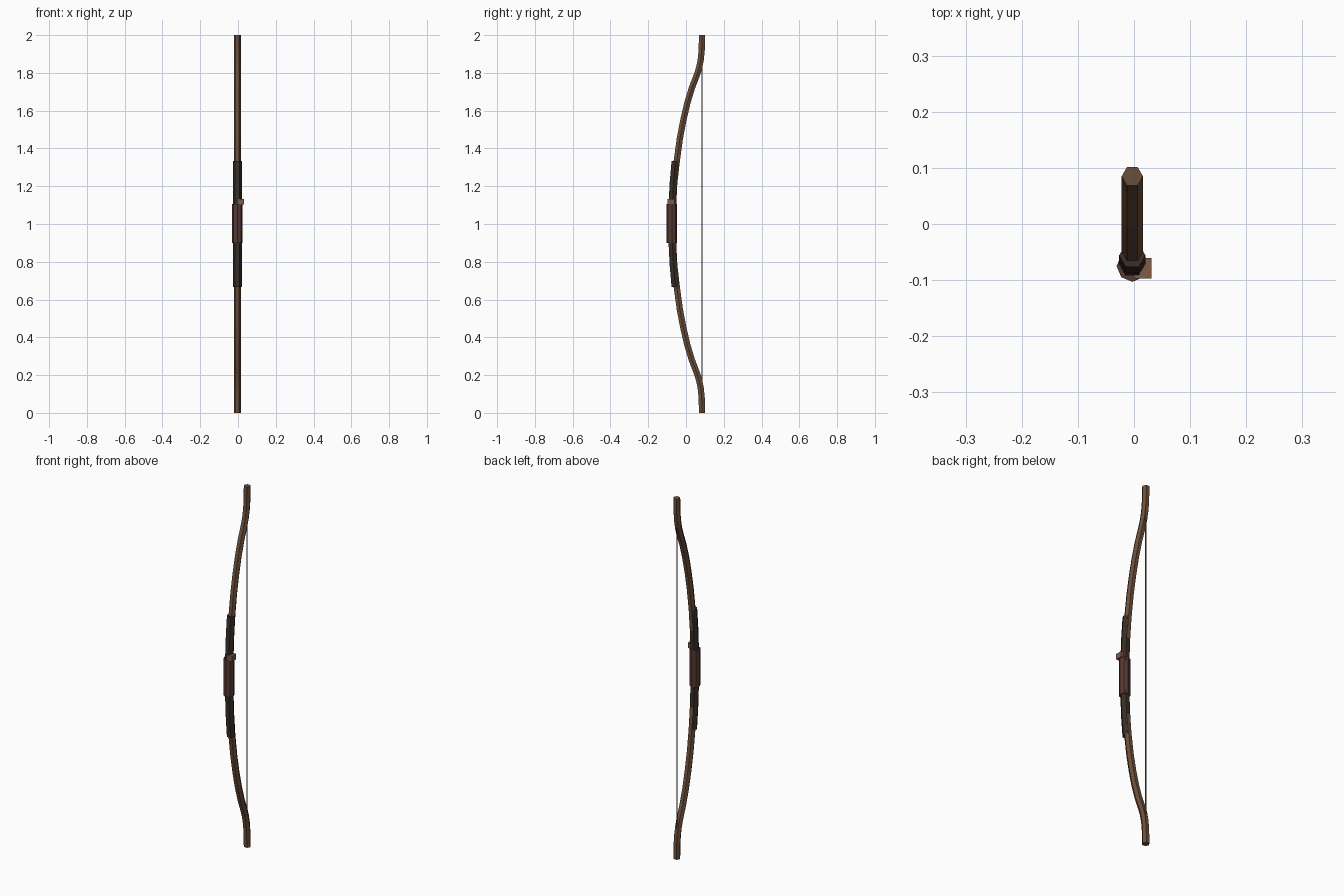
import bpy, bmesh, math
from mathutils import Vector

if "Cube" in bpy.data.objects:
    bpy.data.objects.remove(bpy.data.objects["Cube"])

CX = -0.003  # bow plane; the arrow rest sticks out to the right


def material(name, rgb):
    m = bpy.data.materials.new(name)
    m.diffuse_color = (*rgb, 1)
    m.use_nodes = True
    m.node_tree.nodes["Principled BSDF"].inputs["Base Color"].default_value = m.diffuse_color
    return m


def finish(name, bm, mat):
    bmesh.ops.recalc_face_normals(bm, faces=bm.faces)
    me = bpy.data.meshes.new(name)
    bm.to_mesh(me)
    bm.free()
    me.materials.append(mat)
    ob = bpy.data.objects.new(name, me)
    bpy.context.collection.objects.link(ob)
    return ob


def mirrored(half):
    """Mirror a (y, z) half path, middle to top, about z = 1."""
    return [(y, 2 - z) for y, z in reversed(half) if z > 1.0001] + half


def sweep(name, path, rx, ry, sides, mat, turn=0.0):
    """Sweep a regular polygon along a path in the YZ plane."""
    bm = bmesh.new()
    rings = []
    last = len(path) - 1
    for i, (y, z) in enumerate(path):
        a, b = path[max(i - 1, 0)], path[min(i + 1, last)]
        t = Vector((0, b[0] - a[0], b[1] - a[1])).normalized()
        if i in (0, last) and abs(t.y) < 0.06:
            t = Vector((0, 0, 1))
        n = Vector((0, t.z, -t.y))
        ring = []
        for k in range(sides):
            ang = turn + k * math.tau / sides
            p = Vector((CX + rx * math.cos(ang), y, z)) + n * (ry * math.sin(ang))
            ring.append(bm.verts.new(p))
        rings.append(ring)
    for r, s in zip(rings, rings[1:]):
        for k in range(sides):
            j = (k + 1) % sides
            bm.faces.new((r[k], r[j], s[j], s[k]))
    bm.faces.new(rings[0])
    bm.faces.new(rings[-1])
    return finish(name, bm, mat)


wood = material("wood", (0.15, 0.078, 0.042))
dark = material("dark_leather", (0.04, 0.027, 0.02))
leather = material("red_leather", (0.095, 0.042, 0.032))
light = material("light_wood", (0.22, 0.11, 0.06))
cord = material("cord", (0.12, 0.1, 0.08))

# Bow stave
stave = [(-0.072, 1.0), (-0.07, 1.1), (-0.062, 1.22), (-0.048, 1.34),
         (-0.033, 1.45), (-0.014, 1.55), (0.007, 1.64), (0.031, 1.72),
         (0.056, 1.785), (0.069, 1.825), (0.078, 1.87), (0.083, 1.92),
         (0.085, 2.0)]
sweep("bow_stave", mirrored(stave), 0.019, 0.019, 6, wood)

# Dark reinforcement around the middle
wrap = [(-0.073, 1.0), (-0.072, 1.1), (-0.066, 1.22), (-0.056, 1.333)]
sweep("middle_wrap", mirrored(wrap), 0.0235, 0.0235, 6, dark)

# Hand grip
sweep("hand_grip", [(-0.075, 0.9), (-0.075, 1.105)], 0.028, 0.028, 8, leather)

# String
sweep("bow_string", [(0.085, 0.0), (0.085, 2.0)], 0.003, 0.003, 6, cord)

# Arrow rest
bm = bmesh.new()
bmesh.ops.create_cube(bm, size=1)
bmesh.ops.scale(bm, vec=(0.031, 0.037, 0.03), verts=bm.verts)
bmesh.ops.translate(bm, vec=(0.0155, -0.079, 1.117), verts=bm.verts)
finish("arrow_rest", bm, light)
